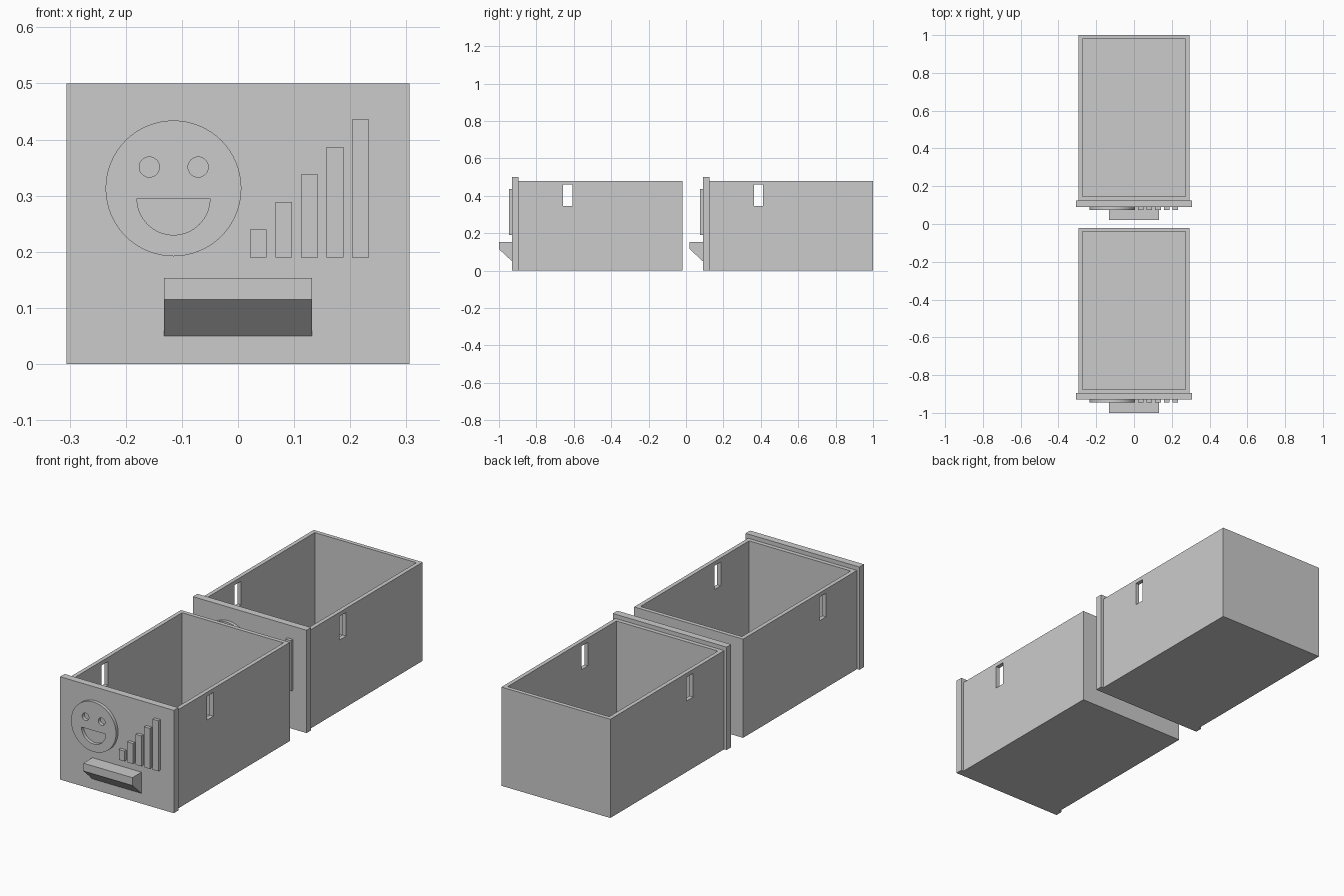
import bpy, bmesh
from math import sin, cos, pi
from mathutils import Vector

if "Cube" in bpy.data.objects:
    bpy.data.objects.remove(bpy.data.objects["Cube"], do_unlink=True)

grey = bpy.data.materials.new("plain_grey")
grey.use_nodes = True
COLOUR = (0.6, 0.6, 0.6, 1)
grey.diffuse_color = COLOUR
grey.node_tree.nodes["Principled BSDF"].inputs["Base Color"].default_value = COLOUR


def finish(name, bm):
    bmesh.ops.recalc_face_normals(bm, faces=bm.faces)
    mesh = bpy.data.meshes.new(name)
    bm.to_mesh(mesh)
    bm.free()
    mesh.materials.append(grey)
    obj = bpy.data.objects.new(name, mesh)
    bpy.context.collection.objects.link(obj)
    return obj


def box(name, x, y, z):
    bm = bmesh.new()
    bmesh.ops.create_cube(bm, size=1)
    for v in bm.verts:
        v.co = [(a + b) / 2 + c * (b - a) for c, (a, b) in zip(v.co, (x, y, z))]
    return finish(name, bm)


def plate(name, loops, start, depth):
    """Outline plus optional holes, filled and extruded; loops hold 3D points."""
    bm = bmesh.new()
    edges = []
    for loop in loops:
        vs = [bm.verts.new(Vector(p) + Vector(start)) for p in loop]
        edges += [bm.edges.new((a, b)) for a, b in zip(vs, vs[1:] + vs[:1])]
    bmesh.ops.triangle_fill(bm, use_beauty=True, edges=edges)
    bmesh.ops.dissolve_limit(bm, angle_limit=0.01, verts=bm.verts, edges=bm.edges)
    ext = bmesh.ops.extrude_face_region(bm, geom=bm.faces[:], use_keep_orig=True)
    moved = [g for g in ext["geom"] if isinstance(g, bmesh.types.BMVert)]
    bmesh.ops.translate(bm, verts=moved, vec=depth)
    return finish(name, bm)


def arc(cx, cz, r, a0=0, a1=2 * pi, n=64):
    closed = a1 - a0 > 6
    steps = n if closed else n + 1
    return [(cx + r * cos(a0 + (a1 - a0) * i / n), 0,
             cz + r * sin(a0 + (a1 - a0) * i / n)) for i in range(steps)]


def cut(target, cutter):
    mod = target.modifiers.new("cut", "BOOLEAN")
    mod.operation = "DIFFERENCE"
    mod.solver = "EXACT"
    mod.object = cutter
    bpy.context.view_layer.objects.active = target
    bpy.ops.object.modifier_apply(modifier=mod.name)
    bpy.data.objects.remove(cutter, do_unlink=True)


def drawer(label, y):
    # Open tray with a slot through both side walls
    tray = box(label + "_tray", (-.293, .293), (y + .105, y + .98), (0, .48))
    cut(tray, box("hollow", (-.273, .273), (y + .125, y + .96), (.02, .6)))
    cut(tray, box("slot", (-.5, .5), (y + .343, y + .393), (.345, .46)))

    # Front panel
    front = y + .07
    box(label + "_front_panel", (-.306, .306), (front, y + .105), (0, .5))

    # Handle with a sloping underside
    side = [(0, y, .153), (0, y, .115), (0, front, .05), (0, front, .153)]
    plate(label + "_handle", [side], (-.132, 0, 0), (.264, 0, 0))

    # Raised round face with eye and mouth openings
    outline = [arc(-.115, .313, .121), arc(-.158, .351, .018, n=32),
               arc(-.071, .351, .018, n=32), arc(-.115, .295, .065, pi, 2 * pi, 32)]
    face = plate(label + "_round_face", outline, (0, front - .016, 0), (0, .016, 0))
    bpy.ops.object.select_all(action="DESELECT")
    face.select_set(True)
    bpy.context.view_layer.objects.active = face
    bpy.ops.object.shade_smooth_by_angle()

    # Rising row of bars
    for i in range(5):
        x = .021 + i * .0456
        box(f"{label}_bar_{i + 1}", (x, x + .03), (front - .016, front), (.19, .24 + i * .049))


drawer("front_drawer", -1)
drawer("rear_drawer", .02)
